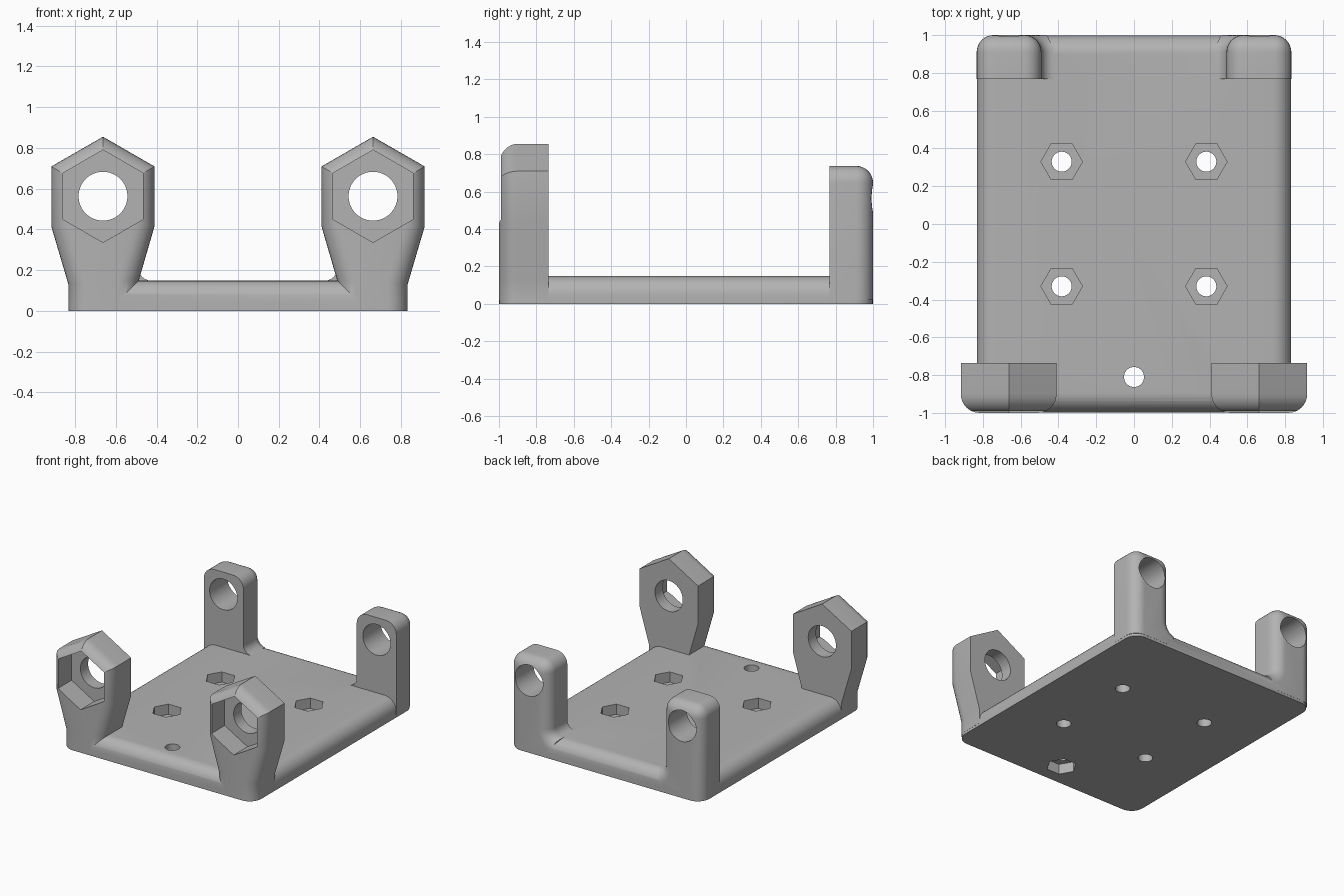
import bpy, bmesh
from math import pi, cos, sin
from mathutils import Matrix

if "Cube" in bpy.data.objects:
    bpy.data.objects.remove(bpy.data.objects["Cube"])

grey = bpy.data.materials.new("plain_grey")
grey.use_nodes = True
grey.diffuse_color = (0.45, 0.45, 0.45, 1)
grey.node_tree.nodes["Principled BSDF"].inputs["Base Color"].default_value = grey.diffuse_color

R = 0.1        # edge rounding
PLATE = 0.148  # plate thickness
EPS = 1e-4


def make_object(name, bm):
    bmesh.ops.recalc_face_normals(bm, faces=bm.faces)
    mesh = bpy.data.meshes.new(name)
    bm.to_mesh(mesh)
    bm.free()
    mesh.materials.append(grey)
    ob = bpy.data.objects.new(name, mesh)
    bpy.context.collection.objects.link(ob)
    return ob


def rounded_prism(name, profile, y0, y1, rule, radius=R):
    """Extrude an xz profile from y0 to y1, rounding the edges chosen by rule."""
    bm = bmesh.new()
    face = bm.faces.new([bm.verts.new((x, y0, z)) for x, z in profile])
    grown = bmesh.ops.extrude_face_region(bm, geom=[face])["geom"]
    for v in grown:
        if isinstance(v, bmesh.types.BMVert):
            v.co.y = y1
    bmesh.ops.recalc_face_normals(bm, faces=bm.faces)
    edges = [e for e in bm.edges if rule(e.verts[0].co, e.verts[1].co)]
    bmesh.ops.bevel(bm, geom=edges, offset=radius, offset_type='OFFSET',
                    segments=8, profile=0.5, affect='EDGES', clamp_overlap=False)
    return make_object(name, bm)


def cutter(name, sides, radius, depth, centre, axis='Z', turn=0):
    """Upright or front-to-back prism used as a hole."""
    bm = bmesh.new()
    spin = Matrix.Rotation(turn, 4, 'Z')
    tilt = Matrix.Rotation(pi / 2, 4, 'X') if axis == 'Y' else Matrix()
    bmesh.ops.create_cone(bm, cap_ends=True, segments=sides, radius1=radius,
                          radius2=radius, depth=depth,
                          matrix=Matrix.Translation(centre) @ tilt @ spin)
    ob = make_object(name, bm)
    ob.hide_render = True
    return ob


def combine(body, other, operation):
    mod = body.modifiers.new(operation.lower(), 'BOOLEAN')
    mod.operation, mod.solver, mod.object = operation, 'EXACT', other
    bpy.context.view_layer.objects.active = body
    bpy.ops.object.modifier_apply(modifier=mod.name)
    bpy.data.objects.remove(other)


# Base plate: everything rounded except around the underside
W, L = 0.832, 0.999
body = rounded_prism("bracket_body", [(-W, 0), (W, 0), (W, PLATE), (-W, PLATE)], -L, L,
                     lambda a, b: max(a.z, b.z) > EPS)

# Front lugs: pointed six-sided heads on tapered necks, rounded on the front
lug = [(0.833, 0.02), (0.833, 0.13), (0.917, 0.415), (0.917, 0.709), (0.663, 0.855),
       (0.41, 0.709), (0.41, 0.415), (0.49, 0.14), (0.49, 0.02)]

# Rear posts: with a fillet where the inner side meets the plate
F = 0.065
fillet = [(0.49 - F + F * cos(t * pi / 12), PLATE + F - F * sin(t * pi / 12)) for t in range(7)]
post = [(0.833, 0.02), (0.833, 0.737), (0.49, 0.737)] + fillet + [(0.49 - F, 0.02)]


def lug_edges(a, b):
    return max(a.y, b.y) < -1 + EPS and max(a.z, b.z) > 0.02 + EPS


def post_edges(a, b):
    back = min(a.y, b.y) > 1 - EPS and max(a.z, b.z) > 0.02 + EPS
    return back or min(a.z, b.z) > 0.73 and abs(a.y - b.y) > 0.1


for side, s in (("left", 1), ("right", -1)):
    combine(body, rounded_prism("front_lug_" + side, [(s * x, z) for x, z in lug],
                                -0.735, -1, lug_edges), 'UNION')
    combine(body, rounded_prism("rear_post_" + side, [(s * x, z) for x, z in post],
                                0.767, 1, post_edges, 0.09), 'UNION')

# Bolt holes through lugs and posts, with nut pockets in the lug fronts
for s in (1, -1):
    for y in (-0.87, 0.88):
        combine(body, cutter("bolt_hole", 48, 0.12, 0.5, (s * 0.663, y, 0.563), 'Y'), 'DIFFERENCE')
    combine(body, cutter("nut_pocket", 6, 0.227, 0.4, (s * 0.663, -1.03, 0.563), 'Y'), 'DIFFERENCE')

# Plate screw holes with nut pockets on top; the front one opens below
screws = [(sx * 0.383, sy * 0.33, PLATE) for sx in (1, -1) for sy in (1, -1)] + [(0, -0.81, 0)]
for x, y, z in screws:
    combine(body, cutter("screw_hole", 32, 0.053, 0.6, (x, y, PLATE / 2)), 'DIFFERENCE')
    combine(body, cutter("screw_pocket", 6, 0.11, 0.16, (x, y, z), turn=pi / 2), 'DIFFERENCE')

# Smooth the rounded parts and keep the hard edges
bpy.ops.object.select_all(action='DESELECT')
body.select_set(True)
bpy.context.view_layer.objects.active = body
bpy.ops.object.shade_smooth_by_angle(angle=pi / 7)
